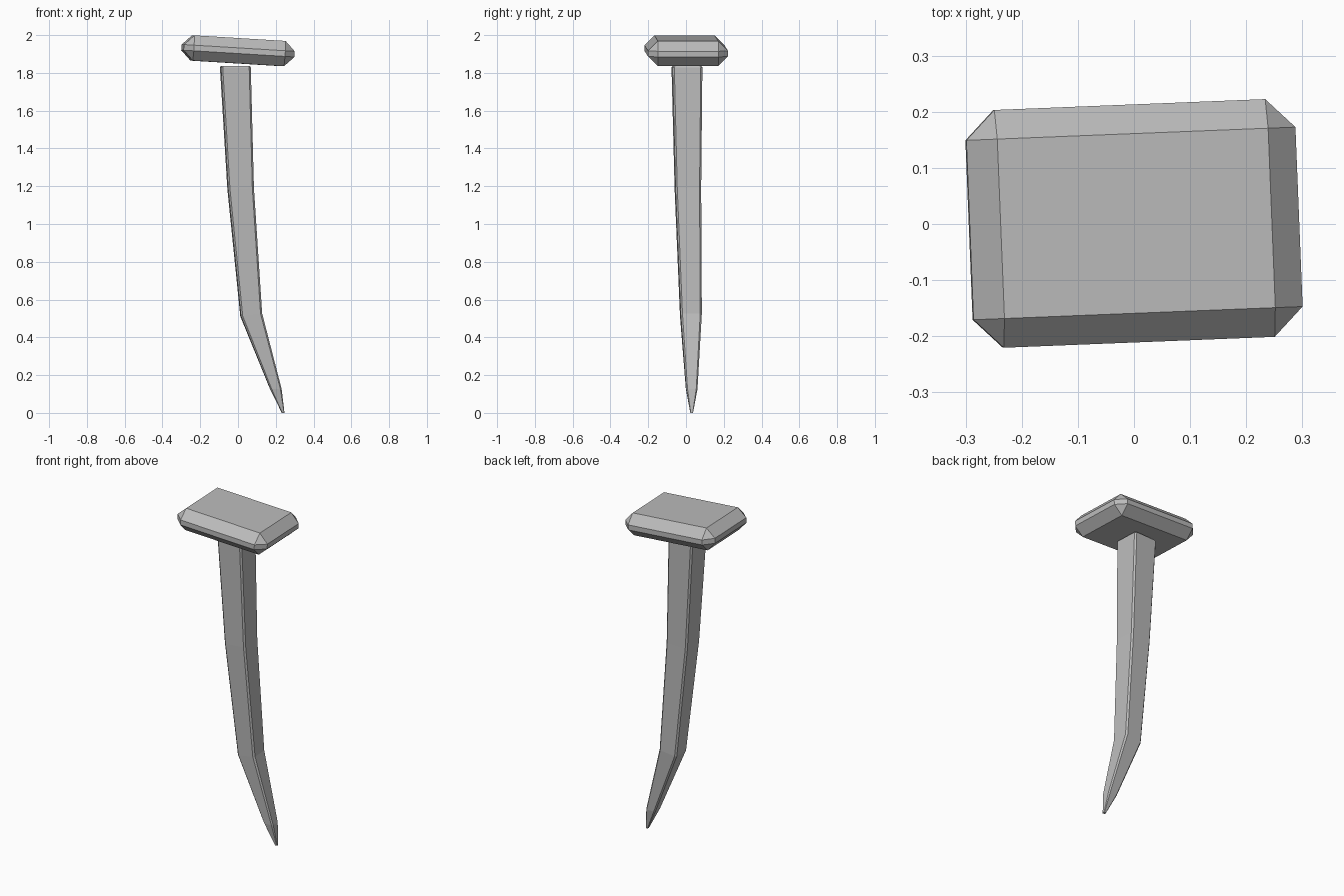
import bpy, bmesh, math
from mathutils import Matrix, Vector

if "Cube" in bpy.data.objects:
    bpy.data.objects.remove(bpy.data.objects["Cube"])

iron = bpy.data.materials.new("grey_iron")
iron.diffuse_color = (0.5, 0.5, 0.5, 1)
iron.use_nodes = True
iron.node_tree.nodes["Principled BSDF"].inputs["Base Color"].default_value = iron.diffuse_color
TURN = math.radians(2.3)


def finish(bm, name):
    bmesh.ops.recalc_face_normals(bm, faces=bm.faces[:])
    mesh = bpy.data.meshes.new(name)
    bm.to_mesh(mesh)
    bm.free()
    mesh.materials.append(iron)
    obj = bpy.data.objects.new(name, mesh)
    bpy.context.collection.objects.link(obj)
    return obj


# Nail head: chamfered slab, slightly turned and tilted
bm = bmesh.new()
bmesh.ops.create_cube(bm, size=1, matrix=Matrix.Diagonal((0.588, 0.424, 0.134, 1)))
bmesh.ops.bevel(bm, geom=bm.edges[:], offset=0.052, offset_type='OFFSET',
                segments=1, profile=0.5, affect='EDGES')
bm.transform(Matrix.Translation((0, 0.001, 1.917))
             @ Matrix.Rotation(TURN, 4, 'Z')
             @ Matrix.Rotation(math.radians(3.5), 4, 'Y'))
finish(bm, "nail_head")

# Bent shaft: chamfered square sections tapering down to the point
# (z, centre x, centre y, half width x, half width y, chamfer, slope of section)
SECTIONS = [
    (1.840, -0.014, 0.005, 0.074, 0.074, 0.008, 0.0),
    (1.832, -0.014, 0.005, 0.079, 0.079, 0.009, 0.0),
    (1.190, 0.014, 0.010, 0.068, 0.068, 0.009, 0.06),
    (0.522, 0.070, 0.026, 0.056, 0.056, 0.009, 0.14),
    (0.130, 0.200, 0.030, 0.030, 0.030, 0.007, 0.0),
    (0.003, 0.239, 0.030, 0.007, 0.007, 0.002, 0.0),
]
bm = bmesh.new()
rings = []
for z, cx, cy, hx, hy, c, slope in SECTIONS:
    ring = []
    for sx, sy, first in ((1, 1, 0), (-1, 1, 1), (-1, -1, 0), (1, -1, 1)):
        pair = [(sx * hx, sy * (hy - c)), (sx * (hx - c), sy * hy)]
        if first:
            pair.reverse()
        for x, y in pair:
            p = Matrix.Rotation(TURN, 3, 'Z') @ Vector((x, y, slope * x))
            ring.append(bm.verts.new(p + Vector((cx, cy, z))))
    rings.append(ring)
for upper, lower in zip(rings, rings[1:]):
    for i in range(8):
        j = (i + 1) % 8
        bm.faces.new((upper[i], upper[j], lower[j], lower[i]))
bm.faces.new(rings[0])
bm.faces.new(rings[-1])
bm.transform(Matrix.Translation((0, 0, -min(v.co.z for v in bm.verts))))
finish(bm, "nail_shaft")
